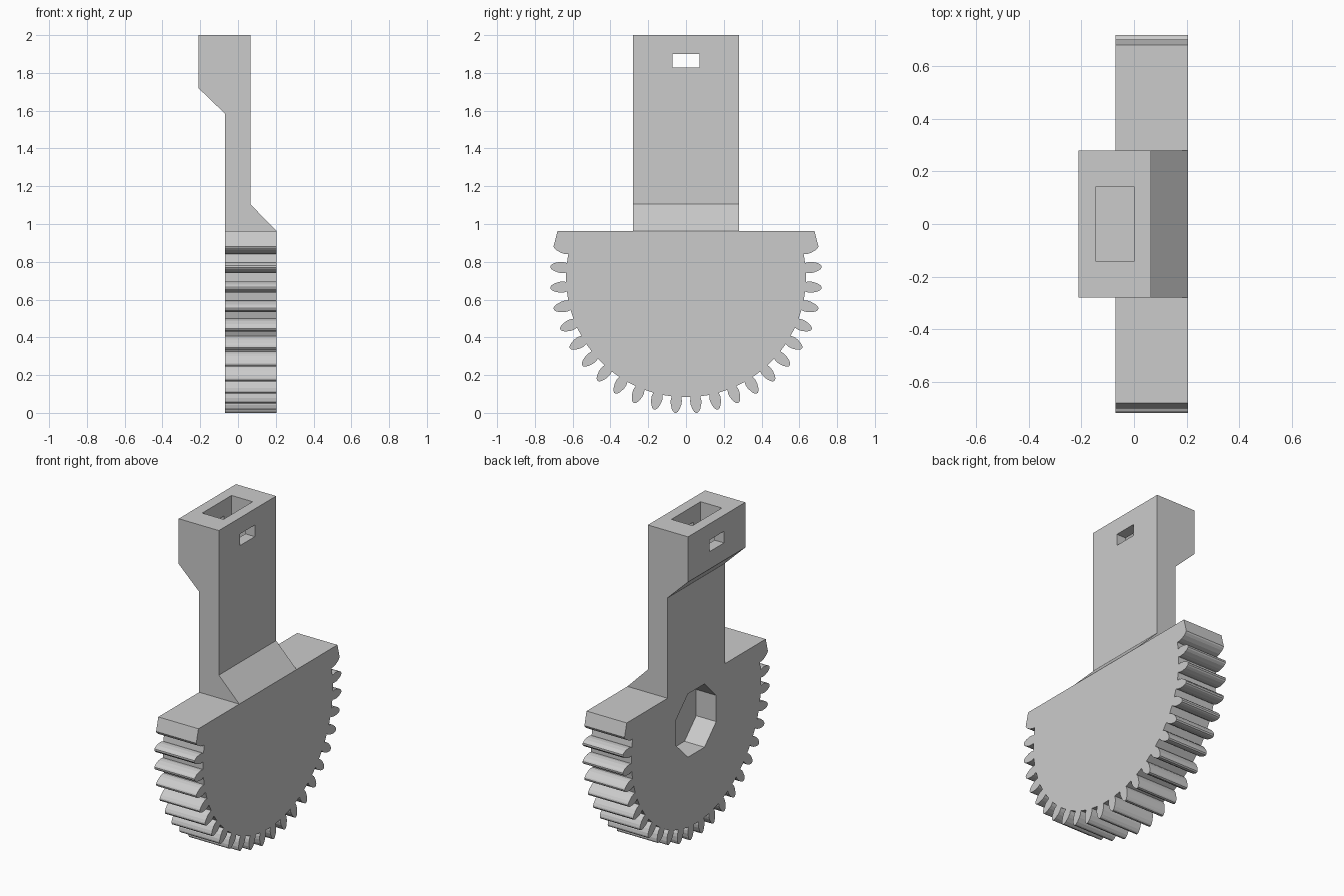
import bpy
import bmesh
from math import sin, cos, radians, pi

cube = bpy.data.objects.get("Cube")
if cube:
    bpy.data.objects.remove(cube)

grey = bpy.data.materials.new("light grey")
grey.use_nodes = True
grey.diffuse_color = (0.6, 0.6, 0.6, 1)
grey.node_tree.nodes["Principled BSDF"].inputs["Base Color"].default_value = (0.6, 0.6, 0.6, 1)


def prism(name, points, offset):
    """Extrude a closed outline of 3D points along an offset."""
    bm = bmesh.new()
    face = bm.faces.new([bm.verts.new(p) for p in points])
    top = bmesh.ops.extrude_face_region(bm, geom=[face])["geom"]
    bmesh.ops.translate(bm, vec=offset, verts=[v for v in top if isinstance(v, bmesh.types.BMVert)])
    bmesh.ops.recalc_face_normals(bm, faces=bm.faces)
    mesh = bpy.data.meshes.new(name)
    bm.to_mesh(mesh)
    bm.free()
    mesh.materials.append(grey)
    obj = bpy.data.objects.new(name, mesh)
    bpy.context.collection.objects.link(obj)
    return obj


def box(name, x0, x1, y0, y1, z0, z1):
    return prism(name, [(x0, y0, z0), (x1, y0, z0), (x1, y1, z0), (x0, y1, z0)], (0, 0, z1 - z0))


def combine(target, other, operation):
    """Apply a boolean and remove the helper object."""
    other.hide_render = True
    mod = target.modifiers.new(operation.lower(), "BOOLEAN")
    mod.operation, mod.solver, mod.object = operation, "EXACT", other
    bpy.context.view_layer.objects.active = target
    bpy.ops.object.modifier_apply(modifier=mod.name)
    bpy.data.objects.remove(other)


BACK, FRONT = -0.07, 0.205      # gear thickness along x
CENTRE, TOP = 0.718, 0.963      # gear axis height and flat top
HALF = 0.28                     # arm half width


def polar(radius, degrees):
    a = radians(degrees)
    return (BACK, radius * sin(a), CENTRE - radius * cos(a))


# Half gear: teeth every 9 degrees, measured from straight down
flank = [(0.635, 2.3), (0.655, 2.6), (0.675, 2.4), (0.7, 1.7), (0.714, 1.0), (0.72, 0.4)]
right_side = []
for i in range(12):
    mid = 4.5 + 9 * i
    right_side += [polar(r, mid - a) for r, a in flank]
    if i < 11:
        right_side += [polar(r, mid + a) for r, a in reversed(flank)]
right_side.append((BACK, 0.68, TOP))
left_side = [(x, -y, z) for x, y, z in reversed(right_side)]
gear = prism("gear_handle", right_side + left_side, (FRONT - BACK, 0, 0))

# Arm with offset head and sloped foot
profile = [(-0.21, 2), (0.065, 2), (0.065, 1.105), (FRONT, TOP), (FRONT, 0.9),
           (BACK, 0.9), (BACK, 1.585), (-0.21, 1.72)]
arm = prism("arm", [(x, -HALF, z) for x, z in profile], (0, 2 * HALF, 0))
combine(gear, arm, "UNION")

# Pocket in the top of the head and the slot across it
combine(gear, box("pocket", -0.145, 0, -0.143, 0.143, 1.75, 2.1), "DIFFERENCE")
combine(gear, box("slot", -0.3, 0.2, -0.072, 0.072, 1.828, 1.9), "DIFFERENCE")

# Blind octagonal socket on the gear axis
octagon = [polar(0.212, 22.5 + 45 * i) for i in range(8)]
socket = prism("socket", [(x - 0.1, y, z) for x, y, z in octagon], (0.237, 0, 0))
combine(gear, socket, "DIFFERENCE")
